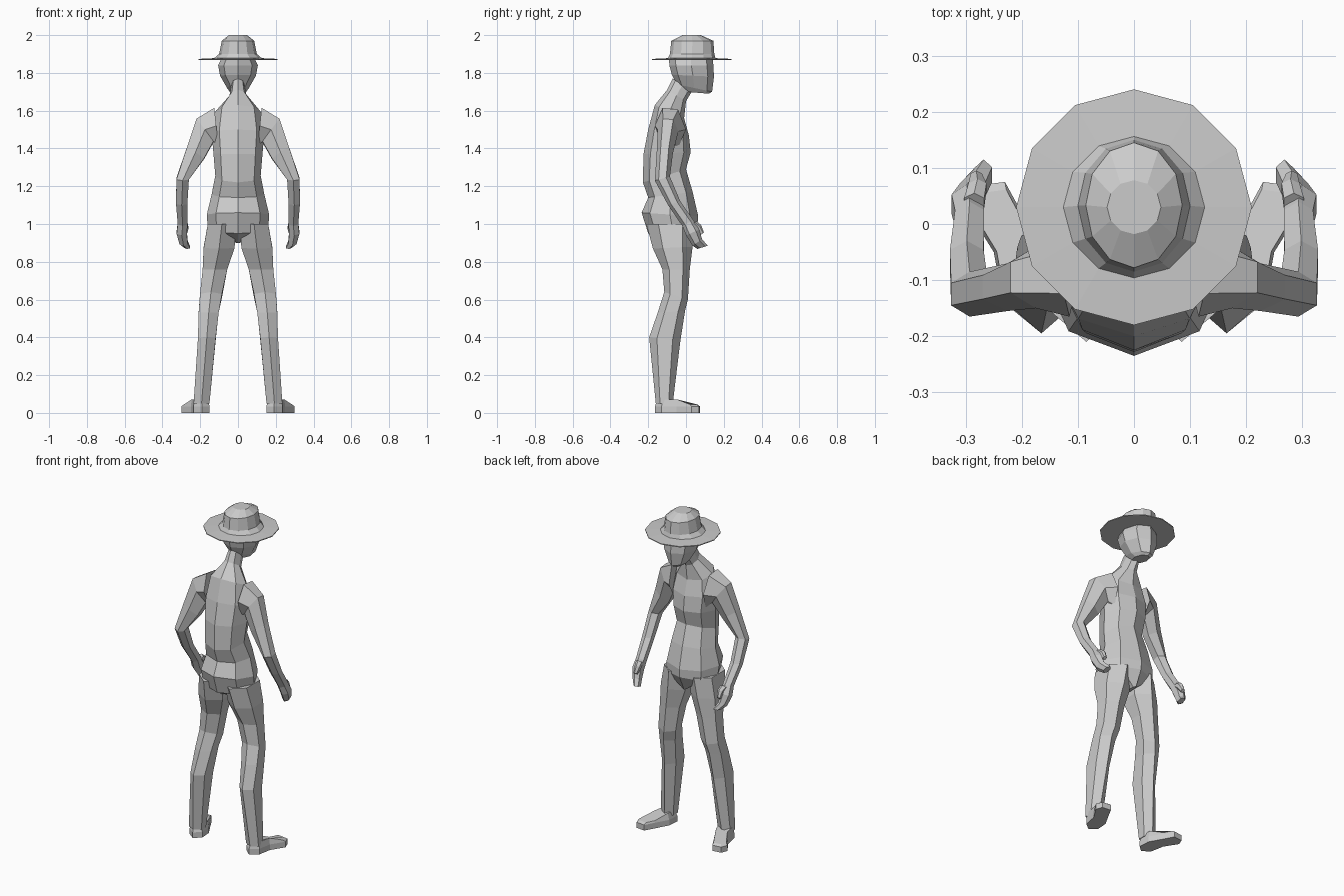
import bpy, bmesh
from math import sin, cos, pi


def loft(name, rings):
    """Skin a list of equal-length point rings and cap both ends."""
    bm = bmesh.new()
    loops = [[bm.verts.new(p) for p in r] for r in rings]
    n = len(loops[0])
    for a, b in zip(loops, loops[1:]):
        for i in range(n):
            j = (i + 1) % n
            bm.faces.new((a[i], a[j], b[j], b[i]))
    bm.faces.new(loops[0])
    bm.faces.new(loops[-1])
    bmesh.ops.recalc_face_normals(bm, faces=bm.faces[:])
    me = bpy.data.meshes.new(name)
    bm.to_mesh(me)
    bm.free()
    ob = bpy.data.objects.new(name, me)
    bpy.context.collection.objects.link(ob)
    return ob


def ring(n, xc, w, yb, zb, yf, zf, tilt=0):
    """Oval ring from a back point (yb, zb) to a front point (yf, zf), half width w."""
    top = max(sin(2 * pi * i / n) for i in range(n))
    pts = []
    for i in range(n):
        a = 2 * pi * i / n
        s, t = sin(a) / top, (1 - cos(a)) / 2
        pts.append((xc + w * s, yb + (yf - yb) * t, zb + (zf - zb) * t + tilt * s))
    return pts


def pair(name, rings):
    """Build a part on both sides of x = 0."""
    loft("right_" + name, rings)
    loft("left_" + name, [[(-x, y, z) for x, y, z in r] for r in rings])


# torso and neck
loft("torso", [ring(8, 0, *s) for s in (
    (.035, -.07, 1.77, .03, 1.70),
    (.045, -.10, 1.71, .00, 1.65),
    (.12, -.165, 1.63, -.01, 1.56),
    (.14, -.20, 1.50, .015, 1.47),
    (.13, -.225, 1.37, .025, 1.38),
    (.12, -.228, 1.22, .00, 1.29),
    (.14, -.20, 1.14, .035, 1.17),
    (.165, -.235, 1.06, .065, 1.04),
    (.16, -.20, .95, .06, .99),
    (.01, -.10, .90, .02, .90))])

# head
loft("head", [ring(8, 0, *s) for s in (
    (.04, .00, 1.70, .12, 1.69),
    (.058, -.05, 1.74, .138, 1.70),
    (.095, -.075, 1.79, .148, 1.78),
    (.105, -.088, 1.84, .145, 1.84),
    (.085, -.09, 1.88, .14, 1.88))])

# hat: brim, band flare, crown
loft("hat", [ring(12, 0, w, yb, z, yf, z) for w, yb, yf, z in (
    (.09, -.06, .12, 1.868),
    (.21, -.18, .24, 1.869),
    (.21, -.18, .24, 1.874),
    (.126, -.096, .156, 1.878),
    (.10, -.085, .15, 1.90),
    (.086, -.078, .145, 1.97),
    (.048, -.018, .078, 2.0))])

# legs
pair("leg", [ring(6, *s) for s in (
    (.085, .075, -.21, 1.0, .045, 1.0),
    (.10, .082, -.175, .87, .035, .88),
    (.122, .065, -.125, .76, .02, .76),
    (.143, .058, -.115, .64, .01, .60),
    (.155, .053, -.15, .53, -.005, .54),
    (.165, .047, -.195, .40, -.03, .38),
    (.193, .042, -.16, .05, -.07, .05))])

# feet, splayed outward
sole = [(.15, -.13), (.19, -.165), (.235, -.13), (.25, -.05), (.30, .03),
        (.285, .068), (.23, .075), (.20, .02), (.155, -.06)]
upper = [(.215 + .85 * (x - .215), -.04 + .88 * (y + .04)) for x, y in sole]
pair("foot", [
    [(x, y, 0) for x, y in sole],
    [(x, y, .034) for x, y in sole],
    [(x, y, .044 if y > -.04 else .072) for x, y in upper]])

# arms
pair("arm", [ring(6, *s) for s in (
    (.115, .01, -.165, 1.52, .00, 1.50, .10),
    (.175, .045, -.15, 1.50, -.04, 1.49, .06),
    (.225, .045, -.155, 1.38, -.07, 1.37, .03),
    (.293, .033, -.165, 1.23, -.085, 1.25),
    (.298, .03, -.095, 1.10, -.03, 1.12),
    (.293, .026, -.02, .99, .04, 1.02))])

# hands and thumbs
pair("hand", [ring(6, *s) for s in (
    (.293, .026, -.02, .99, .04, 1.02),
    (.298, .027, .00, .94, .07, .97),
    (.288, .022, .035, .885, .085, .92),
    (.268, .015, .06, .868, .115, .885))])
pair("thumb", [ring(6, *s) for s in (
    (.285, .018, .02, .99, .055, 1.015),
    (.279, .016, .05, .965, .08, .995),
    (.281, .010, .075, .94, .095, .955))])
